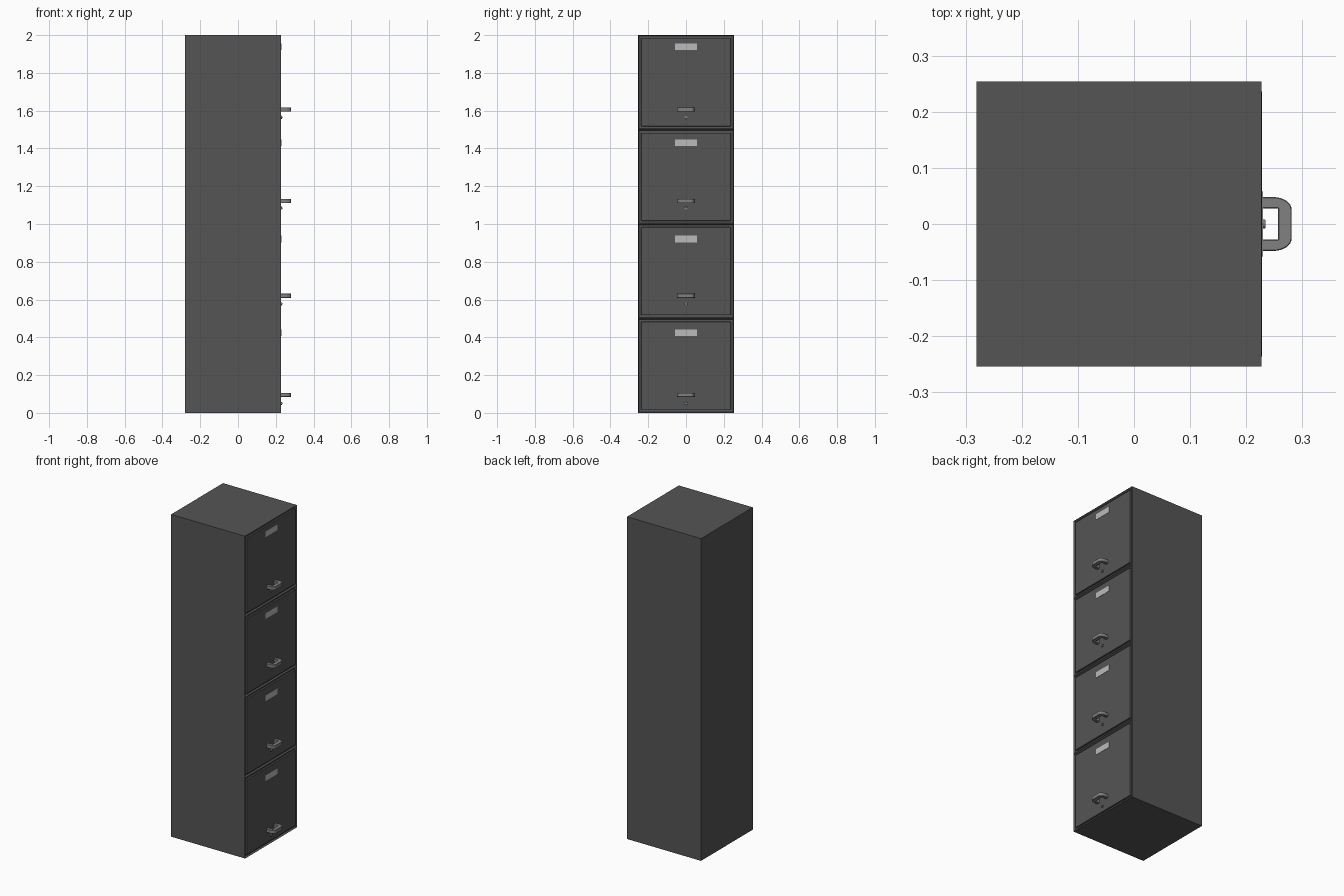
import bpy, bmesh, math
from mathutils import Vector, Matrix

if "Cube" in bpy.data.objects:
    bpy.data.objects.remove(bpy.data.objects["Cube"])

BACK, FRONT, HALF_Y, HEIGHT = -0.281, 0.227, 0.254, 2.0
INSET, GAP, DEPTH = 0.008, 0.009, 0.01


def material(name, v):
    m = bpy.data.materials.new(name)
    m.diffuse_color = (v, v, v, 1)
    m.use_nodes = True
    m.node_tree.nodes["Principled BSDF"].inputs["Base Color"].default_value = m.diffuse_color
    return m


dark = material("dark_grey", 0.09)
metal = material("mid_grey", 0.22)
pale = material("light_grey", 0.5)


def finish(name, bm, mat):
    bmesh.ops.recalc_face_normals(bm, faces=bm.faces[:])
    me = bpy.data.meshes.new(name)
    bm.to_mesh(me)
    bm.free()
    me.materials.append(mat)
    ob = bpy.data.objects.new(name, me)
    bpy.context.collection.objects.link(ob)
    return ob


def cube(lo, hi):
    lo, hi = Vector(lo), Vector(hi)
    bm = bmesh.new()
    size = hi - lo
    bmesh.ops.create_cube(bm, size=1, matrix=Matrix.Translation((lo + hi) / 2)
                          @ Matrix.Diagonal((*size, 1)))
    return bm


def bevel(ob, width, segments=1):
    mod = ob.modifiers.new("bevel", 'BEVEL')
    mod.width, mod.segments = width, segments


# Cabinet body: front split into four bays, each framed and recessed
bm = cube((BACK, -HALF_Y, 0), (FRONT, HALF_Y, HEIGHT))
for z in (0.5, 1.0, 1.5):
    bmesh.ops.bisect_plane(bm, geom=bm.verts[:] + bm.edges[:] + bm.faces[:],
                           plane_co=(0, 0, z), plane_no=(0, 0, 1))
bm.normal_update()
bays = [f for f in bm.faces if f.normal.x > 0.9]
bmesh.ops.inset_individual(bm, faces=bays, thickness=INSET)
for f in bays:
    for v in f.verts:
        v.co.x -= DEPTH
finish("cabinet_body", bm, dark)


def handle(name, z):
    # Flat C-shaped pull with rounded outer corners
    pts = [(FRONT, -0.028), (FRONT, -0.048)]
    for i in range(9):
        a = math.pi / 2 * i / 8
        pts.append((0.248 + 0.033 * math.sin(a), -0.026 - 0.022 * math.cos(a)))
    pts += [(x, -y) for x, y in reversed(pts)]
    pts += [(0.257, 0.028), (0.257, -0.028)]
    bm = bmesh.new()
    face = bm.faces.new([bm.verts.new((x, y, z - 0.011)) for x, y in pts])
    ext = bmesh.ops.extrude_face_region(bm, geom=[face])
    bmesh.ops.translate(bm, vec=(0, 0, 0.022),
                        verts=[v for v in ext["geom"] if isinstance(v, bmesh.types.BMVert)])
    ob = finish(name, bm, metal)
    bevel(ob, 0.0015)


# Drawers, bottom to top: label, handle and lock heights
fittings = [(0.424, 0.095, 0.050), (0.920, 0.620, 0.577),
            (1.430, 1.122, 1.084), (1.938, 1.606, 1.565)]
for i, (label_z, handle_z, lock_z) in enumerate(fittings, 1):
    m = INSET + GAP
    z0 = 0.5 * (i - 1)
    front = finish(f"drawer_front_{i}",
                   cube((FRONT - DEPTH - 0.002, -HALF_Y + m, z0 + m),
                        (FRONT + 0.001, HALF_Y - m, z0 + 0.5 - m)), dark)
    bevel(front, 0.001)

    # Label plate in two halves with a fine centre seam
    for side, y0, y1 in (("left", -0.058, -0.0005), ("right", 0.0005, 0.058)):
        finish(f"label_{side}_{i}", cube((FRONT, y0, label_z - 0.018),
                                         (FRONT + 0.0025, y1, label_z + 0.018)), pale)

    handle(f"handle_{i}", handle_z)

    # Round lock barrel with keyway slot
    bm = bmesh.new()
    bmesh.ops.create_cone(bm, cap_ends=True, segments=20, radius1=0.0085, radius2=0.0075,
                          depth=0.008, matrix=Matrix.Translation((FRONT + 0.003, 0, lock_z))
                          @ Matrix.Rotation(math.pi / 2, 4, 'Y'))
    finish(f"lock_{i}", bm, metal)
    finish(f"keyway_{i}", cube((FRONT + 0.005, -0.001, lock_z - 0.004),
                               (FRONT + 0.0073, 0.001, lock_z + 0.004)), dark)
